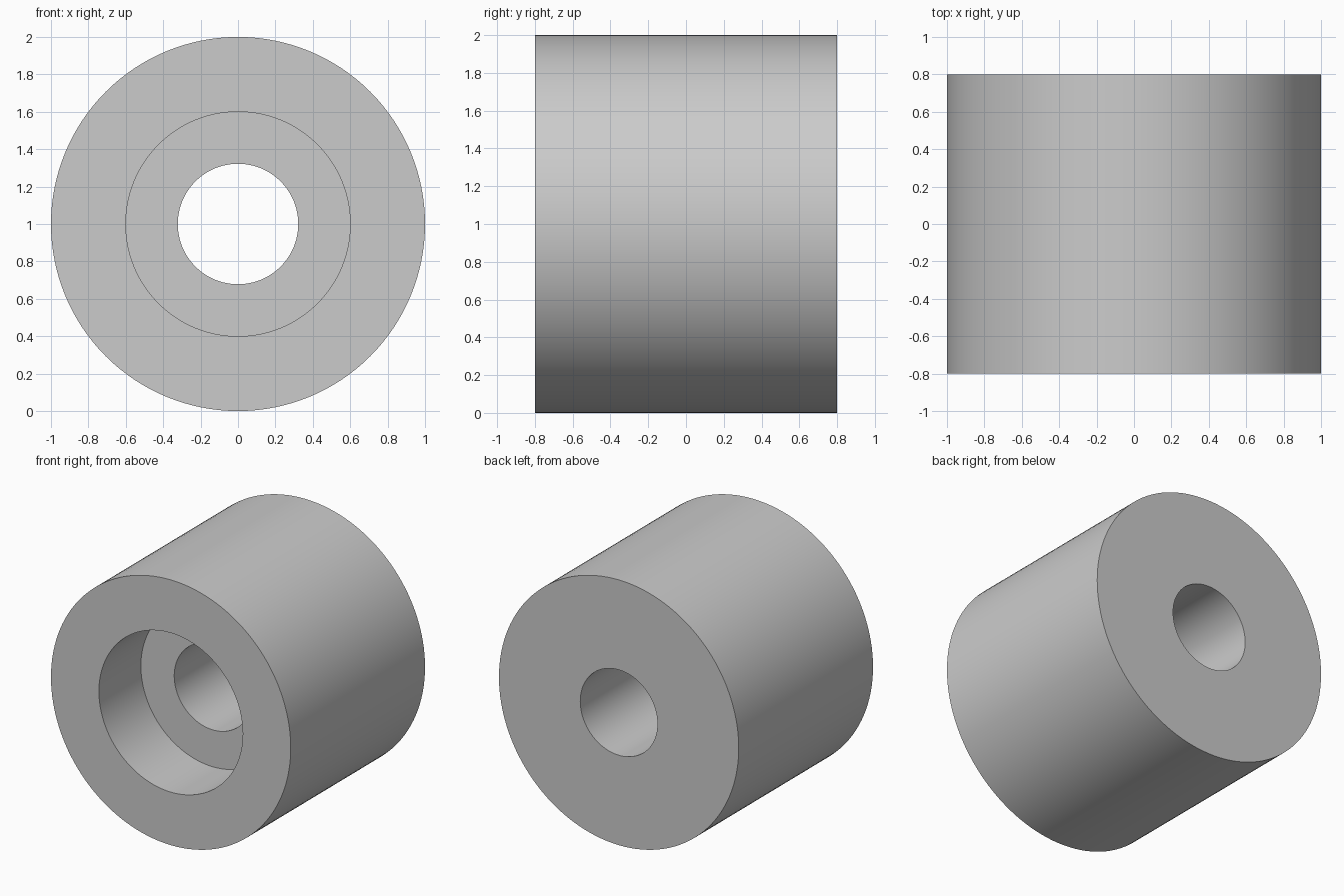
import bpy
import bmesh
import math
from mathutils import Matrix, Vector

cube = bpy.data.objects.get("Cube")
if cube:
    bpy.data.objects.remove(cube, do_unlink=True)

SEGMENTS = 128
OUTER, COUNTERBORE, BORE = 1.0, 0.6, 0.322
FRONT, BACK, FLOOR = -0.8, 0.8, -0.3

# Plain grey material
grey = bpy.data.materials.new("light_grey")
grey.use_nodes = True
colour = (0.6, 0.6, 0.6, 1.0)
grey.diffuse_color = colour
grey.node_tree.nodes["Principled BSDF"].inputs["Base Color"].default_value = colour

# Closed radius / depth section: outer wall, back, bore, counterbore floor and wall
profile = [(OUTER, FRONT), (OUTER, BACK), (BORE, BACK),
           (BORE, FLOOR), (COUNTERBORE, FLOOR), (COUNTERBORE, FRONT)]

# Turn the section around the y axis
bm = bmesh.new()
rings = []
for i in range(SEGMENTS):
    turn = Matrix.Rotation(math.tau * i / SEGMENTS, 3, "Y")
    rings.append([bm.verts.new(turn @ Vector((r, y, 0))) for r, y in profile])
for i, ring in enumerate(rings):
    following = rings[(i + 1) % SEGMENTS]
    for j in range(len(profile)):
        k = (j + 1) % len(profile)
        bm.faces.new((ring[j], ring[k], following[k], following[j]))
bmesh.ops.recalc_face_normals(bm, faces=bm.faces)

mesh = bpy.data.meshes.new("counterbored_spacer")
bm.to_mesh(mesh)
bm.free()
mesh.materials.append(grey)

spacer = bpy.data.objects.new("counterbored_spacer", mesh)
spacer.location.z = OUTER
bpy.context.collection.objects.link(spacer)

# Smooth walls with crisp rims
bpy.ops.object.select_all(action="DESELECT")
spacer.select_set(True)
bpy.context.view_layer.objects.active = spacer
bpy.ops.object.shade_smooth_by_angle(angle=math.radians(30))
